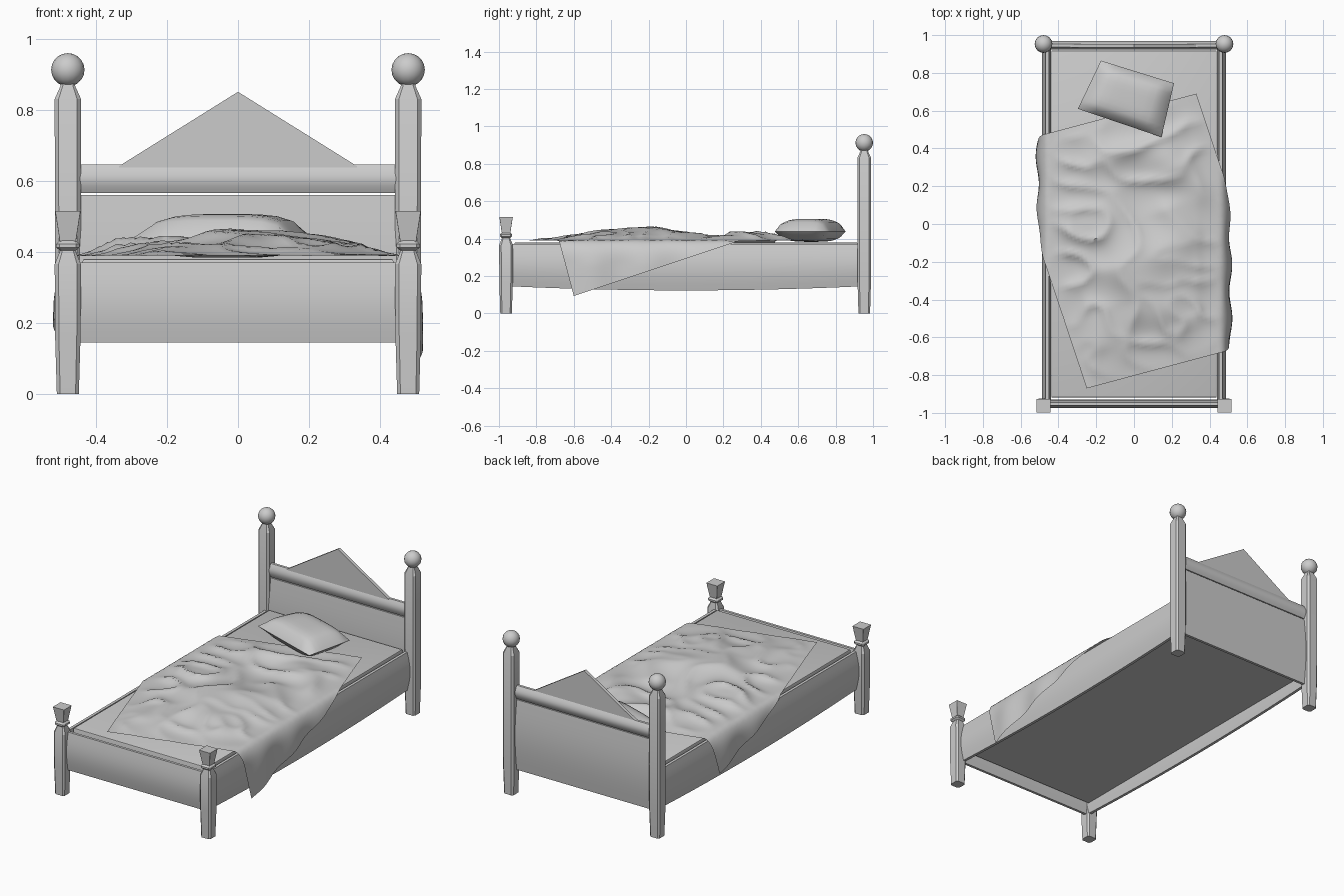
import bpy, bmesh, math
from mathutils import Vector, noise

cube = bpy.data.objects.get("Cube")
if cube:
    bpy.data.objects.remove(cube, do_unlink=True)

grey = bpy.data.materials.new("plain_grey")
grey.use_nodes = True
COLOUR = (0.6, 0.6, 0.6, 1)
grey.diffuse_color = COLOUR
grey.node_tree.nodes["Principled BSDF"].inputs["Base Color"].default_value = COLOUR


def finish(name, bm, angle=35, closed=True):
    if closed:
        bmesh.ops.recalc_face_normals(bm, faces=bm.faces)
    mesh = bpy.data.meshes.new(name)
    bm.to_mesh(mesh)
    bm.free()
    mesh.materials.append(grey)
    obj = bpy.data.objects.new(name, mesh)
    bpy.context.collection.objects.link(obj)
    bpy.ops.object.select_all(action="DESELECT")
    obj.select_set(True)
    bpy.context.view_layer.objects.active = obj
    bpy.ops.object.shade_smooth_by_angle(angle=math.radians(angle))
    return obj


def loft(name, rings, angle=35):
    """Skin a row of equal rings and cap both ends."""
    bm = bmesh.new()
    rows = [[bm.verts.new(p) for p in ring] for ring in rings]
    n = len(rows[0])
    for a, b in zip(rows, rows[1:]):
        for i in range(n):
            j = (i + 1) % n
            bm.faces.new((a[i], a[j], b[j], b[i]))
    bm.faces.new(rows[0])
    bm.faces.new(rows[-1])
    return finish(name, bm, angle)


def square_ring(x, y, z, half, chamfer):
    c = half * (1 - chamfer)
    corner = [(half, -c), (half, c), (c, half), (-c, half),
              (-half, c), (-half, -c), (-c, -half), (c, -half)]
    return [(x + a, y + b, z) for a, b in corner]


def turned(name, x, y, profile, chamfer):
    return loft(name, [square_ring(x, y, z, h, chamfer) for z, h in profile], 25)


def board(name, start, end, z0, z1, inner, outer, bow=0):
    """Horizontal board with a bulging outer face and a bowed lower edge."""
    start, end = Vector(start), Vector(end)
    along = (end - start).normalized()
    side = Vector((along.y, -along.x, 0))
    rings = []
    for k in range(13):
        t = k / 12
        low = z0 - bow * 4 * t * (1 - t)
        centre = start.lerp(end, t)
        ring = []
        for depth, steps in ((outer, range(9)), (-inner, range(8, -1, -1))):
            for i in steps:
                s = i / 8
                d = depth * (0.35 + 0.65 * math.sin(math.pi * s))
                p = centre + side * d
                ring.append((p.x, p.y, low + (z1 - low) * s))
        rings.append(ring)
    return loft(name, rings)


# Posts
HEAD = [(0, .031), (.17, .036), (.83, .037), (.868, .02), (.89, .02)]
FOOT = [(0, .031), (.17, .036), (.365, .037), (.405, .021), (.42, .021)]
RING = [(.403, .022), (.412, .033), (.422, .033), (.432, .022)]
CAP = [(.425, .022), (.515, .036)]
for side, label in ((1, "left"), (-1, "right")):
    x = .479 * side
    turned(label + "_head_post", x, .953, HEAD, .3)
    turned(label + "_foot_post", x, -.962, FOOT, .3)
    turned(label + "_foot_collar", x, -.962, RING, .3)
    turned(label + "_foot_finial", x, -.962, CAP, .02)
    bm = bmesh.new()
    bmesh.ops.create_uvsphere(bm, u_segments=16, v_segments=10, radius=.047)
    bmesh.ops.translate(bm, verts=bm.verts, vec=(x, .953, .912))
    finish(label + "_head_ball", bm)

# Rails and end boards
board("left_rail", (.457, -.94, 0), (.457, .94, 0), .145, .37, .018, .03, .022)
board("right_rail", (-.457, .94, 0), (-.457, -.94, 0), .145, .37, .018, .03, .022)
board("foot_board", (-.46, -.952, 0), (.46, -.952, 0), .145, .37, .022, .022)
board("head_board_lower", (.46, .945, 0), (-.46, .945, 0), .145, .56, .022, .024)
board("head_board_bar", (.46, .945, 0), (-.46, .945, 0), .565, .645, .02, .024)

# Pointed crest of the head board
outline = [(-.335, .6), (.335, .6), (.335, .641), (0, .85), (-.335, .641)]
loft("head_board_crest", [[(x, y, z) for x, z in outline] for y in (.934, .954)])

# Mattress
bm = bmesh.new()
bmesh.ops.create_cube(bm, size=1)
bmesh.ops.scale(bm, verts=bm.verts, vec=(.876, 1.835, .18))
bmesh.ops.translate(bm, verts=bm.verts, vec=(0, .0, .29))
bmesh.ops.bevel(bm, geom=[e for e in bm.edges if all(v.co.z > .3 for v in e.verts)],
                offset=.008, segments=2, affect="EDGES", profile=.5)
finish("mattress", bm)

# Blanket: a turned rectangle laid over the bed and folded down past the rails
CORNER, ACROSS, ALONG = Vector((-.25, -.87)), Vector((1.01, .27)), Vector((-.43, 1.29))
MOUNDS = [(0, -.22, .05, .2, .2), (.18, .33, .035, .1, .12), (-.28, -.02, .03, .16, .1),
          (.08, -.48, .022, .2, .1), (-.05, .38, .025, .2, .1), (.22, -.1, .02, .12, .2)]
EDGE = .465


def drape(u, v):
    p = CORNER + ACROSS * u + ALONG * v
    fade = min(1, 7 * min(u, 1 - u, v, 1 - v) + .1)
    lift = sum(h * math.exp(-((p.x - cx) / sx) ** 2 - ((p.y - cy) / sy) ** 2)
               for cx, cy, h, sx, sy in MOUNDS)
    crease = 1 - abs(noise.noise(Vector((p.x * 4 + p.y * 3, p.y * 5 - p.x * 2, 1))))
    over = max(0, abs(p.x) - EDGE)
    inside = max(0, min(1, (EDGE - abs(p.x)) * 8))
    z = .388 + (lift + .03 * crease ** 3) * fade * inside - over
    x = p.x
    if over:
        ripple = .008 * math.sin(p.y * 22) * min(1, over * 8)
        x = math.copysign(EDGE + .048 * (1 - math.exp(-over / .04)) + ripple, p.x)
    return x, p.y, z


bm = bmesh.new()
NU, NV = 60, 72
rows = [[bm.verts.new(drape(i / NU, j / NV)) for i in range(NU + 1)] for j in range(NV + 1)]
for a, b in zip(rows, rows[1:]):
    for i in range(NU):
        bm.faces.new((a[i], a[i + 1], b[i + 1], b[i]))
finish("blanket", bm, 60, closed=False)

# Pillow: two domed skins joined along a seam
P = [Vector(c) for c in ((-.297, .61), (.145, .46), (.212, .745), (-.175, .865))]
bm = bmesh.new()
N = 10
for sign, height in ((1, .068), (-1, .055)):
    grid = []
    for j in range(N + 1):
        row = []
        for i in range(N + 1):
            u, v = i / N, j / N
            p = P[0].lerp(P[1], u).lerp(P[3].lerp(P[2], u), v)
            dome = ((1 - (2 * u - 1) ** 4) * (1 - (2 * v - 1) ** 4)) ** .6
            row.append(bm.verts.new((p.x, p.y, .438 + sign * height * dome)))
        grid.append(row)
    for a, b in zip(grid, grid[1:]):
        for i in range(N):
            bm.faces.new((a[i], a[i + 1], b[i + 1], b[i]))
bmesh.ops.remove_doubles(bm, verts=bm.verts, dist=.0005)
finish("pillow", bm, 50)
